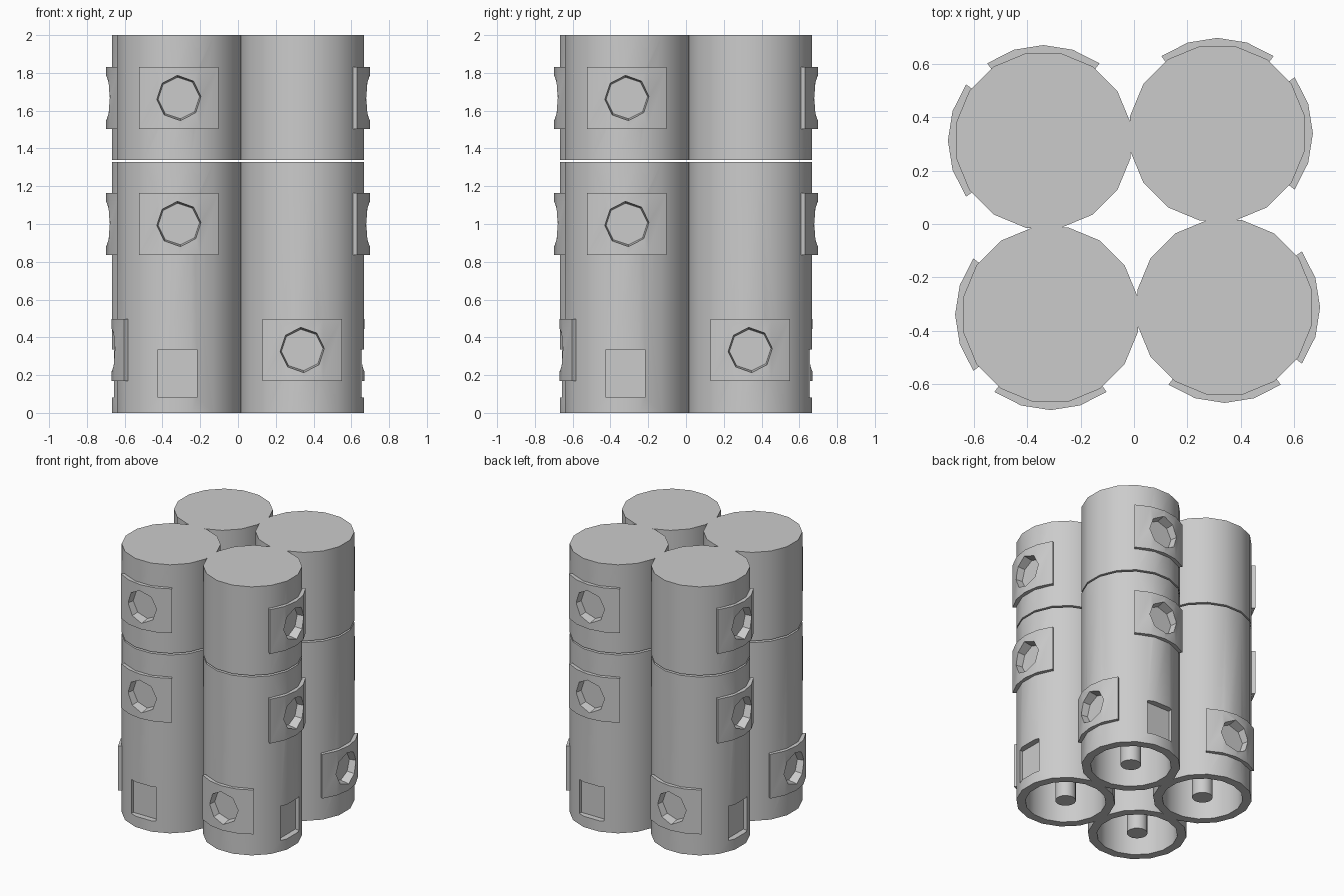
import bpy, bmesh
from math import sin, cos, pi, radians
from mathutils import Matrix, Vector

if "Cube" in bpy.data.objects:
    bpy.data.objects.remove(bpy.data.objects["Cube"])

CENTRE = Vector((-0.313, -0.34, 0))   # front left column; others are quarter turns
SIDES = 16


def make_object(name, bm):
    bmesh.ops.recalc_face_normals(bm, faces=bm.faces)
    mesh = bpy.data.meshes.new(name)
    bm.to_mesh(mesh)
    bm.free()
    ob = bpy.data.objects.new(name, mesh)
    bpy.context.collection.objects.link(ob)
    return ob


def lathe(name, profile):
    """Turn a (radius, z) profile into a closed solid with flat end caps."""
    bm = bmesh.new()
    rings = []
    for r, z in profile:
        rings.append([bm.verts.new((r * cos(a), r * sin(a), z))
                      for a in ((i + 0.5) * 2 * pi / SIDES for i in range(SIDES))])
    for a, b in zip(rings, rings[1:]):
        for i in range(SIDES):
            j = (i + 1) % SIDES
            bm.faces.new((a[i], a[j], b[j], b[i]))
    bm.faces.new(rings[0])
    bm.faces.new(rings[-1])
    return make_object(name, bm)


def cup(name, z0, z1, depth):
    """Drum, hollow from below, with a pin hanging in the middle."""
    return lathe(name, [(0.334, z1), (0.334, z0), (0.273, z0), (0.273, z0 + depth),
                        (0.07, z0 + depth), (0.07, z0 + 0.01)])


def plate(name, z, turn):
    """Curved plate hugging the drum on its -y side, then turned about z."""
    bm = bmesh.new()
    rows = []
    for i in range(5):
        a = radians(-36 + 18 * i)
        rows.append([bm.verts.new((r * sin(a), -r * cos(a), z + h))
                     for r, h in ((0.318, -0.165), (0.358, -0.165), (0.358, 0.165), (0.318, 0.165))])
    for a, b in zip(rows, rows[1:]):
        for i in range(4):
            j = (i + 1) % 4
            bm.faces.new((a[i], a[j], b[j], b[i]))
    bm.faces.new(rows[0])
    bm.faces.new(rows[-1])
    bm.transform(Matrix.Rotation(turn, 4, 'Z'))
    return make_object(name, bm)


def port_cutter(z, turn):
    """Tapered octagonal hole."""
    bm = bmesh.new()
    bmesh.ops.create_cone(bm, cap_ends=True, segments=8, radius1=0.110, radius2=0.128, depth=0.12,
                          matrix=Matrix.Rotation(turn, 4, 'Z') @ Matrix.Translation((0, -0.35, z))
                          @ Matrix.Rotation(pi / 2, 4, 'X') @ Matrix.Rotation(radians(4), 4, 'Z'))
    return make_object("port_cutter", bm)


def window_cutter():
    """Rectangular recess low on the front."""
    bm = bmesh.new()
    bmesh.ops.create_cube(bm, size=1, matrix=Matrix.Translation((-0.008, -0.345, 0.208))
                          @ Matrix.Diagonal((0.206, 0.12, 0.255, 1)))
    return make_object("window_cutter", bm)


def cut(ob, cutters):
    for c in cutters:
        mod = ob.modifiers.new("cut", 'BOOLEAN')
        mod.operation = 'DIFFERENCE'
        mod.solver = 'EXACT'
        mod.object = c
    bpy.context.view_layer.update()
    mesh = bpy.data.meshes.new_from_object(ob.evaluated_get(bpy.context.evaluated_depsgraph_get()))
    ob.modifiers.clear()
    ob.data = mesh


# One column: long lower drum, short upper drum with a thin gap between
low_port, mid_port, top_port = port_cutter(0.333, -pi / 2), port_cutter(1.0, 0), port_cutter(1.667, 0)
window = window_cutter()
lower = cup("lower_drum", 0, 1.328, 0.6)
upper = cup("upper_drum", 1.34, 2.0, 0.55)
low_plate = plate("low_plate", 0.333, -pi / 2)
mid_plate = plate("middle_plate", 1.0, 0)
top_plate = plate("top_plate", 1.667, 0)

cut(lower, [low_port, mid_port, window])
cut(upper, [top_port])
cut(low_plate, [low_port])
cut(mid_plate, [mid_port])
cut(top_plate, [top_port])
for c in (low_port, mid_port, top_port, window):
    bpy.data.objects.remove(c)

parts = [lower, upper, low_plate, mid_plate, top_plate]
for ob in parts:
    ob.data.transform(Matrix.Translation(CENTRE))

# Smooth walls with crisp edges
bpy.ops.object.select_all(action='DESELECT')
for ob in parts:
    ob.select_set(True)
bpy.context.view_layer.objects.active = lower
bpy.ops.object.shade_smooth_by_angle(angle=radians(30))

# Repeat the column in quarter turns
for k in range(1, 4):
    for ob in parts:
        copy = ob.copy()
        copy.name = f"{ob.name}_{k + 1}"
        copy.rotation_euler.z = k * pi / 2
        bpy.context.collection.objects.link(copy)
